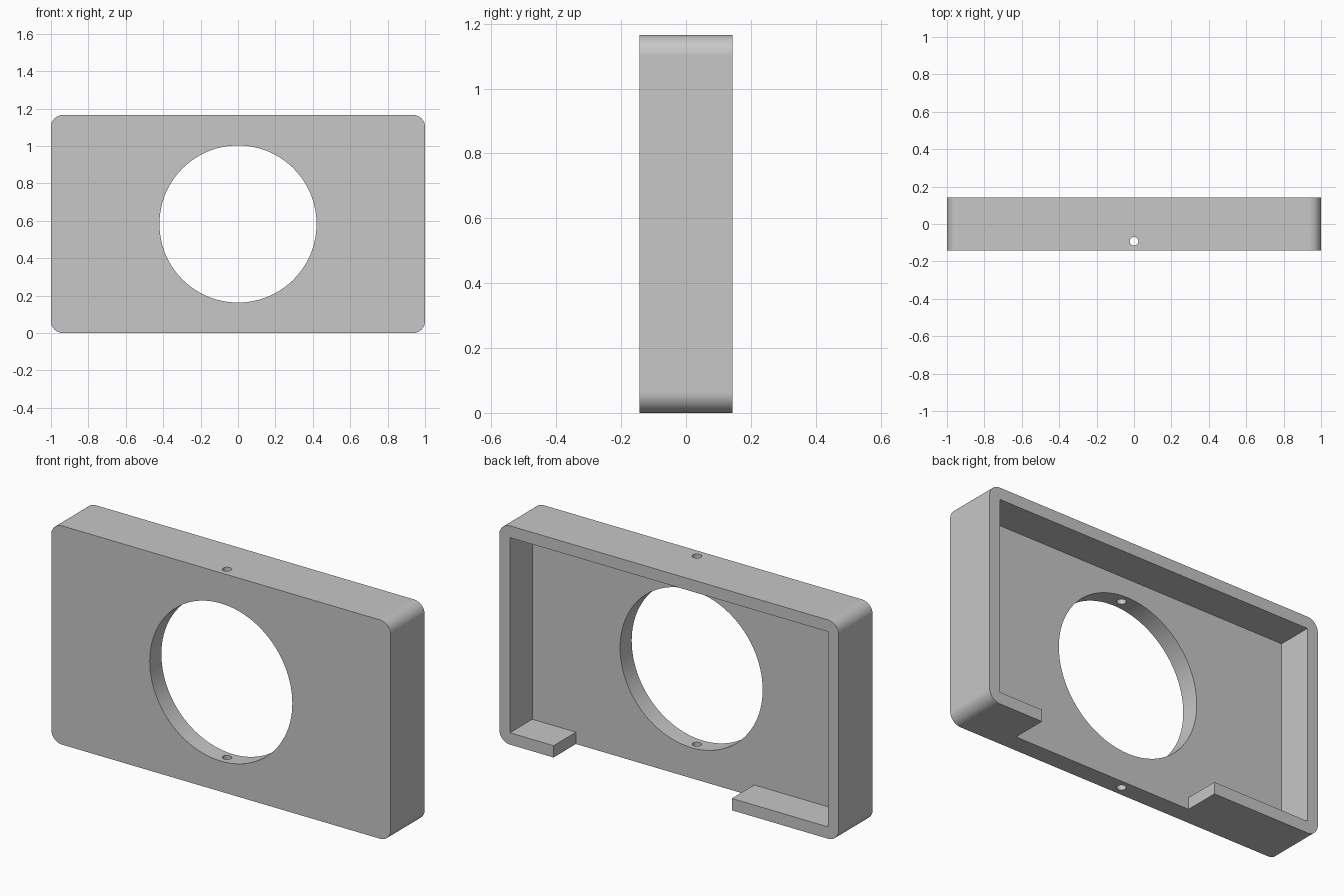
import bpy, bmesh, math
from mathutils import Matrix

cube = bpy.data.objects.get("Cube")
if cube:
    bpy.data.objects.remove(cube, do_unlink=True)

# Main dimensions
W, H, D = 1.0, 1.165, 0.143      # half width, height, half depth
WALL, PLATE_BACK = 0.063, -0.045
MID = H / 2

grey = bpy.data.materials.new("plain grey")
grey.use_nodes = True
colour = (0.57, 0.57, 0.57, 1)
grey.diffuse_color = colour
grey.node_tree.nodes["Principled BSDF"].inputs["Base Color"].default_value = colour


def make_object(name, bm):
    bmesh.ops.recalc_face_normals(bm, faces=bm.faces)
    mesh = bpy.data.meshes.new(name)
    bm.to_mesh(mesh)
    bm.free()
    mesh.materials.append(grey)
    obj = bpy.data.objects.new(name, mesh)
    bpy.context.collection.objects.link(obj)
    return obj


def prism(name, profile, y0, y1):
    """Extrude an x-z outline from y0 to y1."""
    bm = bmesh.new()
    face = bm.faces.new([bm.verts.new((x, y0, z)) for x, z in profile])
    new = bmesh.ops.extrude_face_region(bm, geom=[face])["geom"]
    moved = [v for v in new if isinstance(v, bmesh.types.BMVert)]
    bmesh.ops.translate(bm, verts=moved, vec=(0, y1 - y0, 0))
    return make_object(name, bm)


def cylinder(name, radius, length, centre, axis, sides):
    bm = bmesh.new()
    turn = Matrix.Rotation(math.pi / 2, 4, "X") if axis == "Y" else Matrix()
    bmesh.ops.create_cone(bm, cap_ends=True, segments=sides, radius1=radius,
                          radius2=radius, depth=length,
                          matrix=Matrix.Translation(centre) @ turn)
    return make_object(name, bm)


def rounded_rectangle(half_w, height, r, steps=12):
    points = []
    corners = [(half_w - r, height - r), (r - half_w, height - r),
               (r - half_w, r), (half_w - r, r)]
    for i, (cx, cz) in enumerate(corners):
        for s in range(steps + 1):
            a = math.pi / 2 * (i + s / steps)
            points.append((cx + r * math.cos(a), cz + r * math.sin(a)))
    return points


# Rounded outer body
body = prism("housing", rounded_rectangle(W, H, WALL), -D, D)

# Open back with an off-centre gap in the bottom wall
ix, top, gap_l, gap_r = W - WALL, H - WALL, -0.37, 0.68
cavity = [(-ix, top), (-ix, WALL), (gap_l, WALL), (gap_l, -0.1),
          (gap_r, -0.1), (gap_r, WALL), (ix, WALL), (ix, top)]

cutters = [
    prism("cavity_cutter", cavity, PLATE_BACK, D + 0.1),
    cylinder("window_cutter", 0.42, 1, (0, 0, MID), "Y", 96),
    cylinder("pin_hole_cutter", 0.023, 2, (0, -0.092, MID), "Z", 32),
]
for cutter in cutters:
    cut = body.modifiers.new(cutter.name, "BOOLEAN")
    cut.operation, cut.solver, cut.object = "DIFFERENCE", "EXACT", cutter

# Apply the cuts, then remove the cutters
bpy.ops.object.select_all(action="DESELECT")
bpy.context.view_layer.objects.active = body
body.select_set(True)
for cutter in cutters:
    bpy.ops.object.modifier_apply(modifier=cutter.name)
    bpy.data.objects.remove(cutter, do_unlink=True)

# Smooth curved walls, crisp flat faces
bpy.ops.object.shade_smooth_by_angle(angle=math.radians(30))
weighted = body.modifiers.new("flat_normals", "WEIGHTED_NORMAL")
weighted.keep_sharp = True
